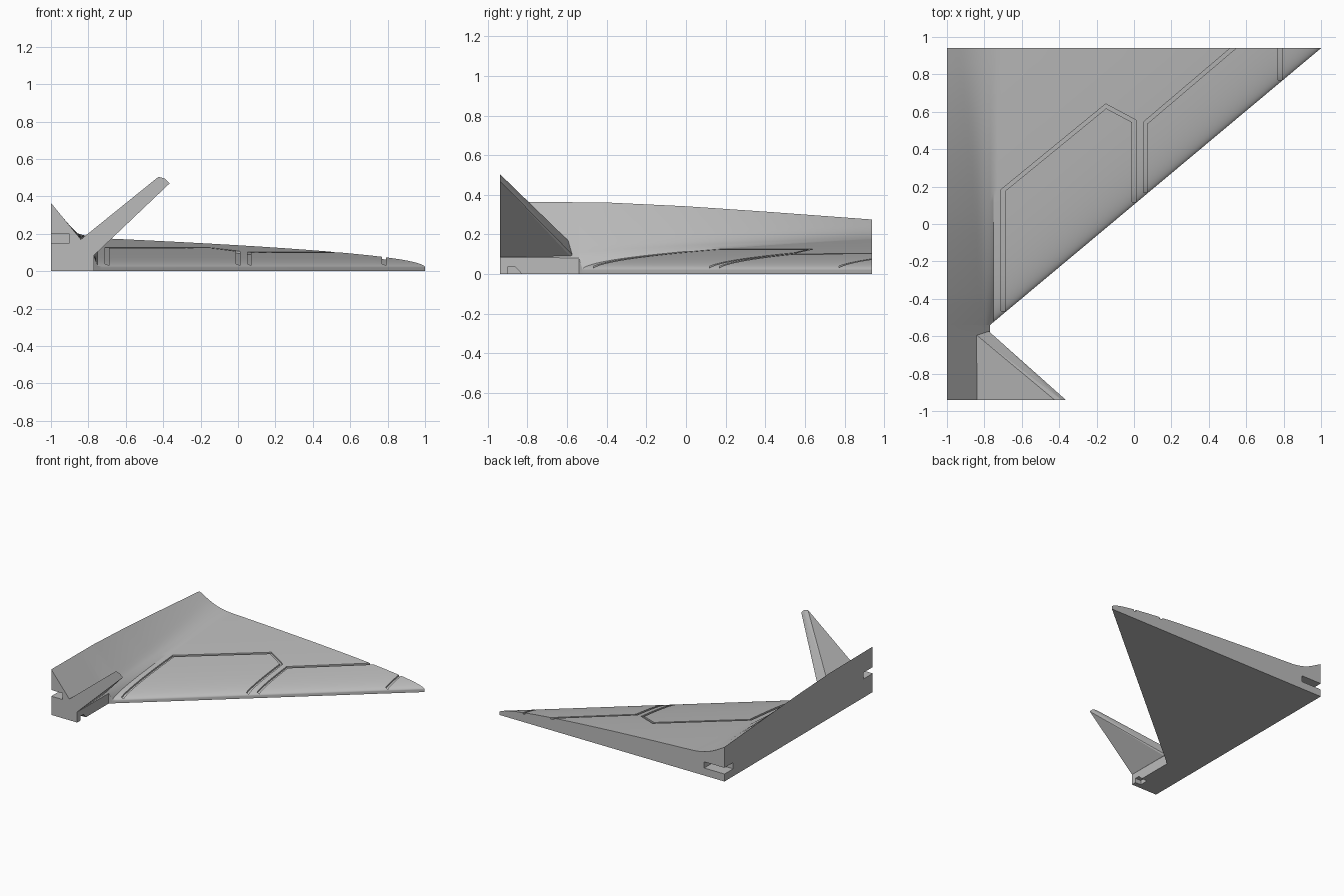
import bpy, bmesh, math
from mathutils import Vector

cube = bpy.data.objects.get("Cube")
if cube:
    bpy.data.objects.remove(cube, do_unlink=True)

grey = bpy.data.materials.new("hull grey")
grey.use_nodes = True
GREY = (0.5, 0.5, 0.5, 1)
grey.diffuse_color = GREY
grey.node_tree.nodes["Principled BSDF"].inputs["Base Color"].default_value = GREY

END, ROOT, NOTCH = 0.94, -0.77, -0.54   # half length, wing root x, root leading edge y


def leading_edge(x):
    return NOTCH + (x - ROOT) * (END - NOTCH) / (1 - ROOT)


def spine(y):
    pts = [(-END, .365), (-.4, .361), (0, .342), (.4, .315), (END, .275)]
    for (y0, z0), (y1, z1) in zip(pts, pts[1:]):
        if y <= y1:
            break
    return z0 + (z1 - z0) * (y - y0) / (y1 - y0)


def surface(x, y):
    """Height of the upper skin: wing and sloping body joined by a soft fillet."""
    wing = .02 + .13 * math.sqrt(max(0, y - leading_edge(max(x, ROOT))))
    t = min(1, max(0, (y - NOTCH) / (END - NOTCH)))
    body = spine(y) - (1.22 - .66 * t) * (x + 1) - 4 * (1 - t) * max(0, x - ROOT)
    k = .06
    h = max(0, k - abs(wing - body)) / k
    return max(wing, body) + h * h * k / 4


def finish(bm, name):
    bmesh.ops.recalc_face_normals(bm, faces=bm.faces[:])
    mesh = bpy.data.meshes.new(name)
    bm.to_mesh(mesh)
    bm.free()
    ob = bpy.data.objects.new(name, mesh)
    bpy.context.collection.objects.link(ob)
    mesh.materials.append(grey)
    return ob


def hull(points, name):
    bm = bmesh.new()
    for p in points:
        bm.verts.new(p)
    bmesh.ops.convex_hull(bm, input=bm.verts[:])
    return finish(bm, name)


# Wing and body: a grid of columns along y, extruded down to the flat underside
def build_wing():
    bm = bmesh.new()
    rows = 36
    xs = [-1 + (ROOT + 1) * i / 10 for i in range(11)]
    xs += [ROOT + .02 * i for i in range(1, 11)]
    start = xs[-1]
    xs += [start + (.999 - start) * math.sin(math.pi / 2 * i / 26) for i in range(1, 27)]
    columns = []
    for x in xs:
        y0 = leading_edge(max(x, ROOT))
        ys = [y0 + (END - y0) * (j / rows) ** 2 for j in range(rows + 1)]
        if x < ROOT + .001:
            ys = [-END + (NOTCH + END) * j / 8 for j in range(8)] + ys
        columns.append([bm.verts.new((x, y, surface(x, y))) for y in ys])
    for a, b in zip(columns, columns[1:]):
        n = min(len(a), len(b))
        a, b = a[-n:], b[-n:]
        for j in range(n - 1):
            bm.faces.new((a[j], b[j], b[j + 1], a[j + 1]))
    result = bmesh.ops.extrude_face_region(bm, geom=bm.faces[:])
    for v in result["geom"]:
        if isinstance(v, bmesh.types.BMVert):
            v.co.z = 0
    return finish(bm, "wing_and_body")


# Panel groove cutter: a mitred ribbon that follows the upper skin
def groove(path, name, width=.02, depth=.012):
    pts = [Vector(p) for p in path]
    dirs = [(b - a).normalized() for a, b in zip(pts, pts[1:])]
    sides = []
    for i in range(len(pts)):
        d0, d1 = dirs[max(0, i - 1)], dirs[min(i, len(dirs) - 1)]
        n0, n1 = Vector((-d0.y, d0.x)), Vector((-d1.y, d1.x))
        m = (n0 + n1).normalized()
        sides.append(m * (width / 2 / m.dot(n0)))
    samples = []
    steps = 20
    for i in range(len(pts) - 1):
        for s in range(steps + (i == len(pts) - 2)):
            f = s / steps
            samples.append((pts[i].lerp(pts[i + 1], f), sides[i].lerp(sides[i + 1], f)))
    bm = bmesh.new()
    rings = []
    for p, s in samples:
        ring = []
        for q, dz in ((p - s, -depth), (p + s, -depth), (p + s, .04), (p - s, .04)):
            ring.append(bm.verts.new((q.x, q.y, surface(q.x, q.y) + dz)))
        rings.append(ring)
    for a, b in zip(rings, rings[1:]):
        for i in range(4):
            j = (i + 1) % 4
            bm.faces.new((a[i], a[j], b[j], b[i]))
    bm.faces.new(rings[0])
    bm.faces.new(rings[-1])
    return finish(bm, name)


def box(x0, x1, y0, y1, z0, z1, name):
    return hull([(x, y, z) for x in (x0, x1) for y in (y0, y1) for z in (z0, z1)], name)


def on_edge(x):
    return (x, leading_edge(x) + .015)


wing = build_wing()
cutters = [
    groove([on_edge(-.7), (-.7, .18), (-.15, .63), (0, .55), on_edge(0)], "inner_panel_groove"),
    groove([on_edge(.06), (.06, .54), (.554, .96)], "outer_panel_groove"),
    groove([on_edge(.78), (.78, .96)], "tip_groove"),
    # Joint slots at both ends of the centre plane
    box(-1.1, -.9, -1, -.82, .15, .2, "front_slot"),
    box(-1.1, -.82, .83, 1, .06, .11, "rear_slot"),
    # Small wedge notch low on the body side
    hull([(x, y, z) for x in (-.82, -.7)
          for y, z in ((-.9, -.02), (-.9, .035), (-.86, .035), (-.81, -.02))], "side_notch"),
]
bpy.context.view_layer.objects.active = wing
for cutter in cutters:
    cutter.hide_render = True
    mod = wing.modifiers.new(cutter.name, 'BOOLEAN')
    mod.operation = 'DIFFERENCE'
    mod.solver = 'EXACT'
    mod.object = cutter
    bpy.ops.object.modifier_apply(modifier=mod.name)
for cutter in cutters:
    bpy.data.objects.remove(cutter, do_unlink=True)

# Canted fin with a blunt tip, sunk slightly into the body
fin = hull([
    (-.84, -END, .17), (-.77, -END, .085), (-.86, -END, .15), (-.79, -END, .07),
    (-.84, -.595, .17), (-.775, -.575, .1), (-.86, -.595, .15), (-.79, -.575, .08),
    (-.425, -END, .505), (-.39, -END, .495), (-.365, -END, .47),
], "canted_fin")

bpy.ops.object.select_all(action='DESELECT')
wing.select_set(True)
bpy.ops.object.shade_smooth_by_angle(angle=math.radians(30))
